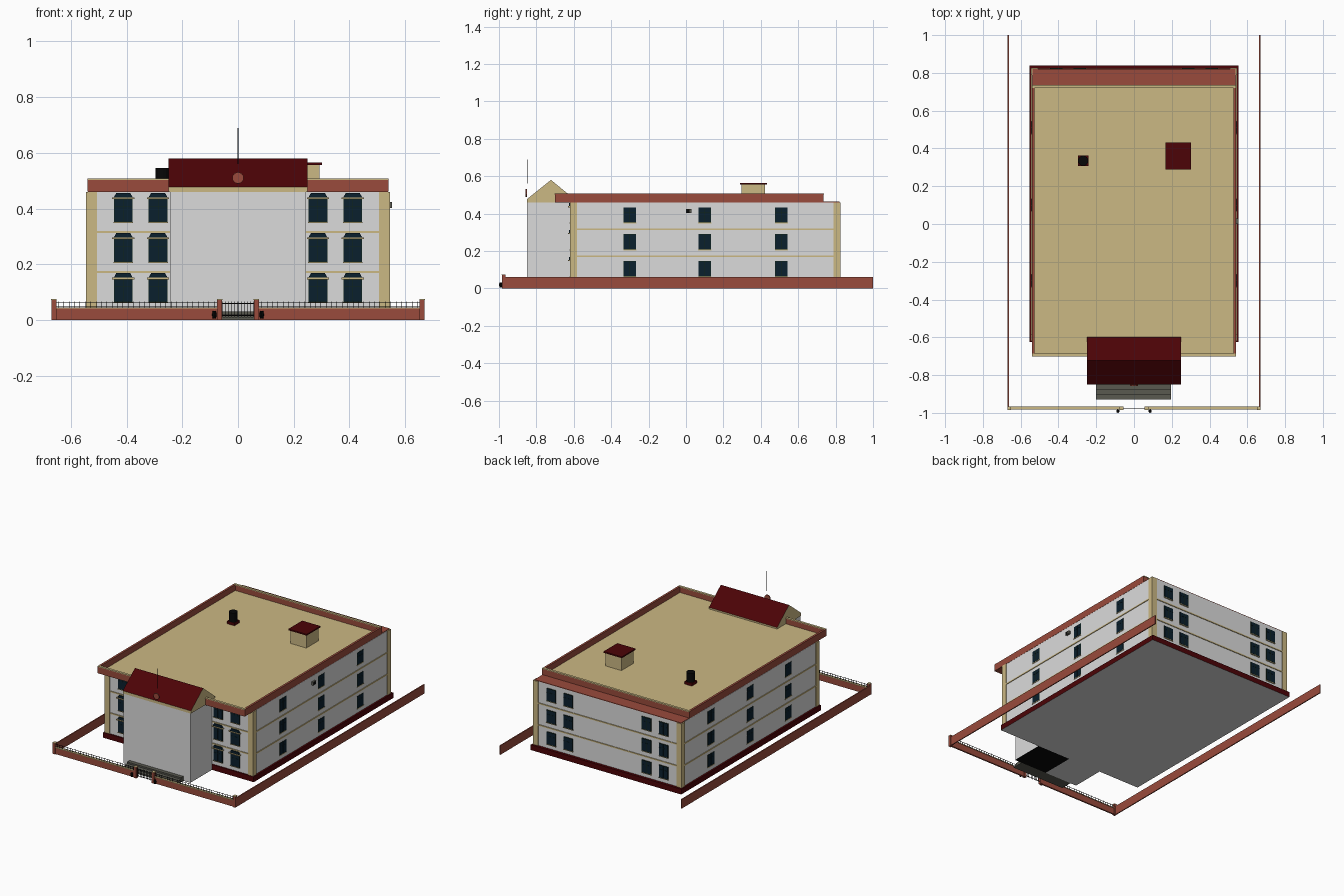
import bpy, bmesh, math
from mathutils import Matrix, Vector

if "Cube" in bpy.data.objects:
    bpy.data.objects.remove(bpy.data.objects["Cube"], do_unlink=True)


def material(name, r, g, b):
    m = bpy.data.materials.new(name)
    m.use_nodes = True
    m.diffuse_color = (r, g, b, 1)
    m.node_tree.nodes["Principled BSDF"].inputs["Base Color"].default_value = (r, g, b, 1)
    return m


PLASTER, CREAM, BRICK, MAROON, GLASS, BLACK, STONE, GREEN = range(8)
MATS = [
    material("grey_plaster", .71, .71, .71),
    material("cream_trim", .60, .48, .23),
    material("brick_red", .32, .070, .045),
    material("dark_red", .072, .001, .002),
    material("dark_blue_glass", .003, .014, .026),
    material("black_iron", .002, .002, .002),
    material("dark_stone", .10, .10, .08),
    material("dark_green_frame", .006, .018, .010),
]


class Part:
    """Collects solids into one named object."""

    def __init__(self, name):
        self.name, self.bm = name, bmesh.new()

    def box(self, x, y, z, mat, frame=None):
        """Box from (min, max) ranges, optionally moved by a frame."""
        mid = Vector([(a + b) / 2 for a, b in (x, y, z)])
        size = [abs(b - a) for a, b in (x, y, z)]
        mtx = Matrix.Translation(mid) @ Matrix.Diagonal((*size, 1))
        if frame:
            mtx = frame @ mtx
        geo = bmesh.ops.create_cube(self.bm, size=1, matrix=mtx)
        self.paint(geo["verts"], mat)

    def round(self, centre, radius, depth, sides, mat, axis="Z", top=None):
        mtx = Matrix.Translation(centre)
        if axis == "Y":
            mtx = mtx @ Matrix.Rotation(math.pi / 2, 4, "X")
        geo = bmesh.ops.create_cone(self.bm, cap_ends=True, segments=sides, radius1=radius,
                                    radius2=radius if top is None else top, depth=depth, matrix=mtx)
        self.paint(geo["verts"], mat)

    def prism(self, profile, along, mat, frame=None):
        """Extrude an outline of 3D points by the sweep vector."""
        face = self.bm.faces.new([self.bm.verts.new(p) for p in profile])
        geo = bmesh.ops.extrude_face_region(self.bm, geom=[face])["geom"]
        moved = [v for v in geo if isinstance(v, bmesh.types.BMVert)]
        bmesh.ops.translate(self.bm, verts=moved, vec=along)
        verts = list(face.verts) + moved
        self.paint(verts, mat)
        if frame:
            bmesh.ops.transform(self.bm, matrix=frame, verts=verts)

    def paint(self, verts, mat):
        for f in {f for v in verts for f in v.link_faces}:
            f.material_index = mat

    def finish(self, rule=None):
        bmesh.ops.recalc_face_normals(self.bm, faces=self.bm.faces)
        self.bm.normal_update()
        for f in self.bm.faces:
            if rule:
                f.material_index = rule(f)
        mesh = bpy.data.meshes.new(self.name)
        self.bm.to_mesh(mesh)
        self.bm.free()
        for m in MATS:
            mesh.materials.append(m)
        ob = bpy.data.objects.new(self.name, mesh)
        bpy.context.collection.objects.link(ob)


# Main building shell, its extents, and the plinth with a grey underside
W, FRONT, BACK, TOP = .54, -.615, .82, .46
p = Part("main_walls")
p.box((-W, W), (FRONT, BACK), (.01, TOP), PLASTER)
p.finish()
p = Part("plinth")
p.box((-.552, .552), (-.624, .838), (0, .035), MAROON)
p.finish(lambda f: PLASTER if f.normal.z < -.5 else MAROON)

# Cream corner pilasters and storey bands
p = Part("corner_pilasters")
for s in (-1, 1):
    p.box((s * .507, s * .545), (-.62, -.583), (.035, TOP), CREAM)
    p.box((s * .507, s * .545), (.788, .825), (.035, TOP), CREAM)
p.finish()
p = Part("storey_bands")
for z in (.172, .316):
    p.box((-W - .004, W + .004), (FRONT - .004, BACK + .004), (z - .004, z + .004), CREAM)
p.finish()

# Projecting front bay with a gabled roof
p = Part("front_bay")
p.box((-.245, .245), (-.85, -.62), (.002, TOP), PLASTER)
p.finish()
p = Part("bay_floor")
p.box((-.245, 0), (-.85, -.624), (0, .002), PLASTER)
p.box((0, .245), (-.85, -.624), (0, .002), BLACK)
p.finish()
p = Part("bay_roof")
outline = [(-.85, .46), (-.85, .478), (-.722, .58), (-.597, .478), (-.597, .46)]
p.prism([(-.25, y, z) for y, z in outline], (.5, 0, 0), CREAM)
p.finish(lambda f: MAROON if f.normal.z > .3 else CREAM)

# Entrance stairs
p = Part("entrance_steps")
for i in range(3):
    p.box((-.2, .195), (-.928 + i * .026, -.902 + i * .026), (0, .01 + i * .01), STONE)
p.finish()

# Round emblem plate and mast
p = Part("round_plate")
p.round((0, -.854, .51), .021, .006, 10, BRICK, "Y")
p.finish()
p = Part("mast")
p.round((0, -.847, .625), .0016, .13, 6, BLACK)
p.finish()

# Flat roof with a parapet, set forward of the walls
X, Y0, Y1 = .538, -.70, .735
p = Part("roof_slab")
p.box((-X, X), (Y0, BACK), (TOP, .464), BRICK)
p.finish()
p = Part("roof_deck")
p.box((-X + .011, X - .011), (Y0 + .011, Y1 - .011), (.462, .468), CREAM)
p.finish()
p = Part("parapet")
T = .012
for s in (-1, 1):
    p.box((s * (X - T), s * (X + .002)), (Y0, Y1), (TOP + .001, .507), BRICK)
for y in (Y0, Y1 - T):
    p.box((-X + T, X - T), (y, y + T), (TOP + .001, .503), BRICK)
    p.box((-X - .001, X + .001), (y - .002, y + T + .002), (.503, .508), CREAM)
p.finish()

# Rooftop hut and vent
p = Part("roof_hut")
p.box((.177, .293), (.297, .423), (.465, .556), CREAM)
p.box((.168, .302), (.288, .432), (.556, .565), MAROON)
p.finish()
p = Part("roof_vent")
p.box((-.296, -.242), (.308, .362), (.465, .486), MAROON)
p.round((-.269, .335, .516), .027, .06, 16, BLACK)
p.finish()

# Windows: drawn facing -y, then turned to each wall


def window(part, frame, hooded):
    w, h = .034, .041
    part.box((-w, w), (-.005, 0), (-h, h), GREEN, frame)
    for s in (-1, 1):
        part.box((s * .001, s * (w - .002)), (-.006, 0), (-h + .002, .014), GLASS, frame)
        part.box((s * .001, s * (w - .002)), (-.006, 0), (.016, h - .002), GLASS, frame)
    part.box((-w - .001, w + .001), (-.007, 0), (-h - .004, -h), CREAM, frame)
    if hooded:
        part.box((-w - .006, w + .006), (-.016, 0), (h, h + .006), CREAM, frame)
        hood = [(-w, h + .006), (w, h + .006), (w - .009, h + .022), (-w + .009, h + .022)]
        part.prism([(x, 0, z) for x, z in hood], (0, -.011, 0), GLASS, frame)


COLS_FRONT = (-.412, -.287, .287, .412)
COLS_SIDE = (-.30, .10, .51)
INSET = W - .004
WALLS = (
    ("front", 0, [(x, FRONT) for x in COLS_FRONT]),
    ("back", math.pi, [(x, BACK) for x in COLS_FRONT]),
    ("left", math.pi / 2, [(INSET, y) for y in COLS_SIDE]),
    ("right", -math.pi / 2, [(-INSET, y) for y in COLS_SIDE]),
)
for side, turn, spots in WALLS:
    p = Part(side + "_windows")
    for x, y in spots:
        for z in (.105, .249, .393):
            spot = Matrix.Translation((x, y, z)) @ Matrix.Rotation(turn, 4, "Z")
            window(p, spot, side == "front")
    p.finish()

# Lamp on the left wall
p = Part("wall_lamp")
p.box((W, .552), (0, .03), (.402, .424), STONE)
p.box((.545, .553), (.002, .02), (.404, .422), BLACK)
p.finish()

# Boundary walls, gate posts, railings and gate
p = Part("boundary_walls")
for s in (-1, 1):
    p.box((s * .662, s * .669), (-.975, 1), (0, .060), BRICK)
    p.box((s * .07, s * .662), (-.979, -.969), (0, .042), BRICK)
    p.box((s * .07, s * .662), (-.982, -.966), (.042, .045), CREAM)
p.finish()
p = Part("boundary_posts")
for x in (-.661, -.066, .066, .661):
    p.box((x - .009, x + .009), (-.985, -.966), (0, .072), BRICK)
    p.box((x - .010, x + .010), (-.986, -.965), (.072, .075), CREAM)
p.finish()
p = Part("railings")
for s in (-1, 1):
    for z in (.049, .062):
        p.box((s * .075, s * .652), (-.975, -.973), (z, z + .002), BLACK)
    for i in range(30):
        x = s * (.085 + i * .0193)
        p.box((x - .001, x + .001), (-.975, -.973), (.045, .066), BLACK)
p.finish()
p = Part("gate")
for z in (.014, .058):
    p.box((-.057, .057), (-.976, -.974), (z, z + .003), BLACK)
for i in range(11):
    x = -.055 + i * .011
    p.box((x - .001, x + .001), (-.976, -.974), (.01, .066), BLACK)
p.finish()
p = Part("gate_urns")
for s in (-1, 1):
    p.round((s * .085, -.991, .012), .006, .012, 10, BLACK, top=.009)
    p.round((s * .085, -.991, .025), .009, .014, 10, BLACK, top=.006)
p.finish()
